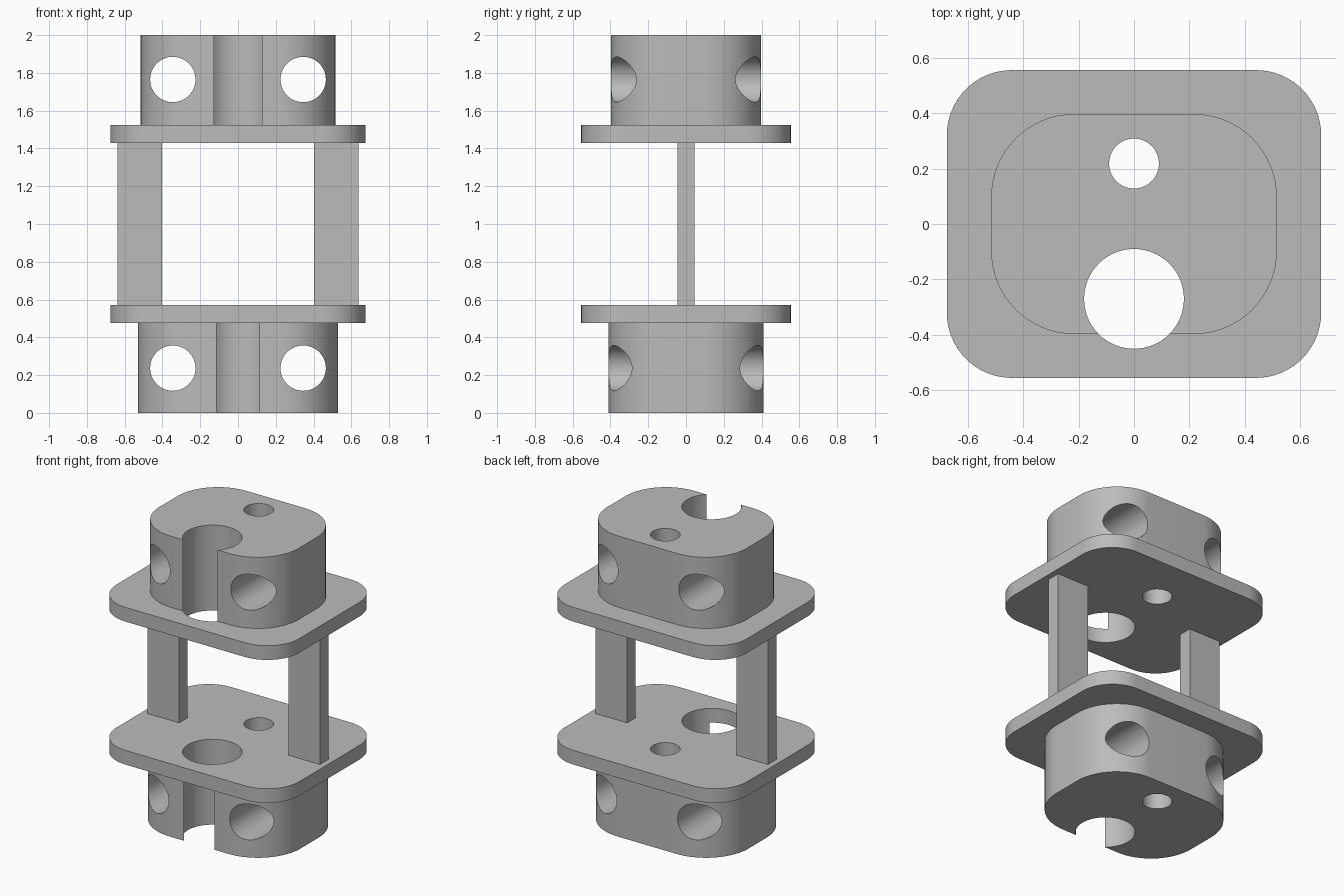
import bpy, bmesh
from math import pi, sin, cos, radians

cube = bpy.data.objects.get("Cube")
if cube:
    bpy.data.objects.remove(cube, do_unlink=True)

grey = bpy.data.materials.new("plain grey")
grey.use_nodes = True
colour = (0.5, 0.5, 0.5, 1)
grey.diffuse_color = colour
grey.node_tree.nodes["Principled BSDF"].inputs["Base Color"].default_value = colour


def prism(name, half_x, half_y, radius, z0, z1, steps=16):
    """Upright rounded rectangle; a zero radius gives a square bar."""
    bm = bmesh.new()
    verts = []
    for i, (sx, sy) in enumerate([(1, 1), (-1, 1), (-1, -1), (1, -1)]):
        for k in range(steps + 1 if radius else 1):
            a = (i + k / steps) * pi / 2
            verts.append(bm.verts.new((sx * (half_x - radius) + radius * cos(a),
                                       sy * (half_y - radius) + radius * sin(a), z0)))
    base = bm.faces.new(verts)
    top = bmesh.ops.extrude_face_region(bm, geom=[base])["geom"]
    bmesh.ops.translate(bm, vec=(0, 0, z1 - z0),
                        verts=[g for g in top if isinstance(g, bmesh.types.BMVert)])
    bmesh.ops.recalc_face_normals(bm, faces=bm.faces)
    mesh = bpy.data.meshes.new(name)
    bm.to_mesh(mesh)
    bm.free()
    mesh.materials.append(grey)
    obj = bpy.data.objects.new(name, mesh)
    bpy.context.collection.objects.link(obj)
    return obj


def drill(obj, radius, centre, along_y=False):
    """Cut a round hole right through the part."""
    bpy.ops.mesh.primitive_cylinder_add(vertices=64, radius=radius, depth=3, location=centre,
                                        rotation=(pi / 2 if along_y else 0, 0, 0))
    cutter = bpy.context.object
    cutter.hide_render = True
    cutter.data.materials.append(grey)
    mod = obj.modifiers.new("hole", 'BOOLEAN')
    mod.operation, mod.solver, mod.object = 'DIFFERENCE', 'EXACT', cutter
    bpy.context.view_layer.objects.active = obj
    bpy.ops.object.modifier_apply(modifier=mod.name)
    bpy.data.objects.remove(cutter, do_unlink=True)


# End blocks and flange plates
parts = [
    prism("lower_block", 0.53, 0.41, 0.315, 0, 0.475),
    prism("lower_plate", 0.675, 0.555, 0.235, 0.475, 0.57),
    prism("upper_plate", 0.675, 0.555, 0.235, 1.43, 1.525),
    prism("upper_block", 0.515, 0.397, 0.30, 1.525, 2),
]

# Large front bore and small rear bore run through everything
for part in parts:
    drill(part, 0.18, (0, -0.27, 1))
    drill(part, 0.09, (0, 0.218, 1))

# Paired front-to-back holes in each block
for part, z in ((parts[0], 0.237), (parts[3], 1.765)):
    for side in (-1, 1):
        drill(part, 0.12, (side * 0.345, 0, z), along_y=True)

# Posts between the plates
for label, side in (("left", 1), ("right", -1)):
    post = prism(label + "_post", 0.117, 0.045, 0, 0.57, 1.43)
    post.location.x = side * 0.52
    parts.append(post)

bpy.ops.object.select_all(action='DESELECT')
for part in parts:
    part.select_set(True)
bpy.context.view_layer.objects.active = parts[0]
bpy.ops.object.shade_smooth_by_angle(angle=radians(30))
